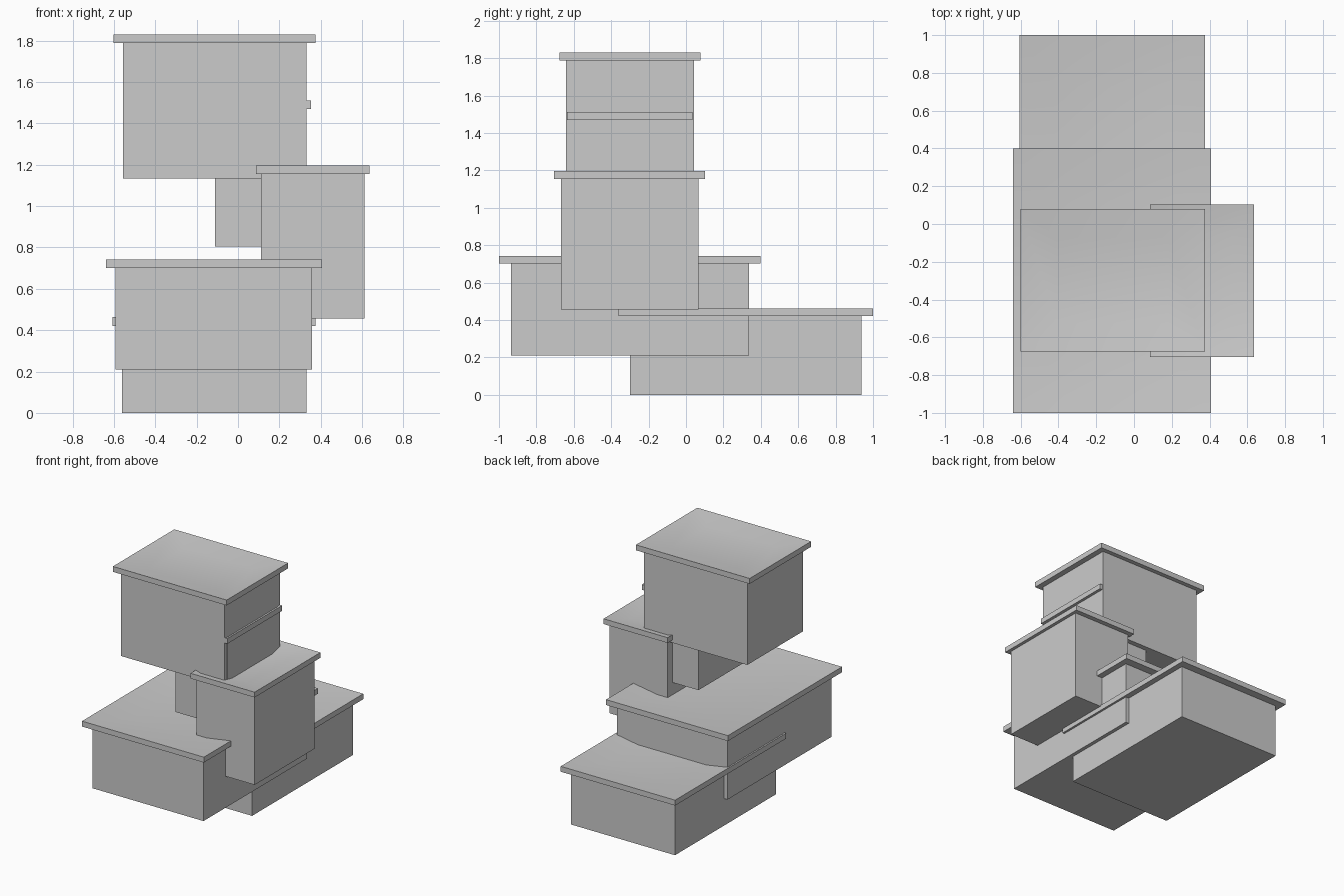
import bpy, bmesh
from mathutils import Vector

if "Cube" in bpy.data.objects:
    bpy.data.objects.remove(bpy.data.objects["Cube"])

OVERHANG = 1.10   # roof size relative to its block
INSET = 0.20      # sloped margin of the dished roof, as a share of its size
DIP = 0.033       # depth of the roof dish


def ring(bm, cx, cy, w, d, z):
    return [bm.verts.new((cx + sx * w / 2, cy + sy * d / 2, z))
            for sx, sy in ((-1, -1), (1, -1), (1, 1), (-1, 1))]


def loft(name, cx, cy, sections):
    """Closed solid through stacked rectangles (width, depth, height)."""
    bm = bmesh.new()
    rings = [ring(bm, cx, cy, *s) for s in sections]
    bm.faces.new(rings[0][::-1])
    for a, b in zip(rings, rings[1:]):
        for i in range(4):
            j = (i + 1) % 4
            bm.faces.new((a[i], a[j], b[j], b[i]))
    bm.faces.new(rings[-1])
    mesh = bpy.data.meshes.new(name)
    bm.to_mesh(mesh)
    bm.free()
    obj = bpy.data.objects.new(name, mesh)
    bpy.context.collection.objects.link(obj)
    return obj


def smooth(obj):
    bpy.ops.object.select_all(action='DESELECT')
    obj.select_set(True)
    bpy.context.view_layer.objects.active = obj
    bpy.ops.object.shade_smooth_by_angle()


def building(name, x0, x1, y0, y1, z0, z1, top):
    cx, cy, w, d = (x0 + x1) / 2, (y0 + y1) / 2, x1 - x0, y1 - y0
    # Plain walls
    loft(name + "_walls", cx, cy, [(w, d, z0), (w, d, z1)])
    # Overhanging roof slab with a shallow sunken centre
    rw, rd = w * OVERHANG, d * OVERHANG
    k = 1 - 2 * INSET
    smooth(loft(name + "_roof", cx, cy,
                [(rw, rd, z1), (rw, rd, top), (rw * k, rd * k, top - DIP)]))


# name, x range, y range, base, wall top, roof top
blocks = [
    ("rear_block", -0.562, 0.331, -0.300, 0.938, 0.0, 0.421, 0.463),
    ("front_block", -0.592, 0.359, -0.936, 0.336, 0.210, 0.701, 0.743),
    ("side_block", 0.111, 0.611, -0.668, 0.066, 0.456, 1.155, 1.196),
    ("core_block", -0.111, 0.332, -0.605, 0.005, 0.804, 1.470, 1.511),
    ("upper_block", -0.557, 0.331, -0.641, 0.044, 1.134, 1.788, 1.830),
]
for b in blocks:
    building(*b)
